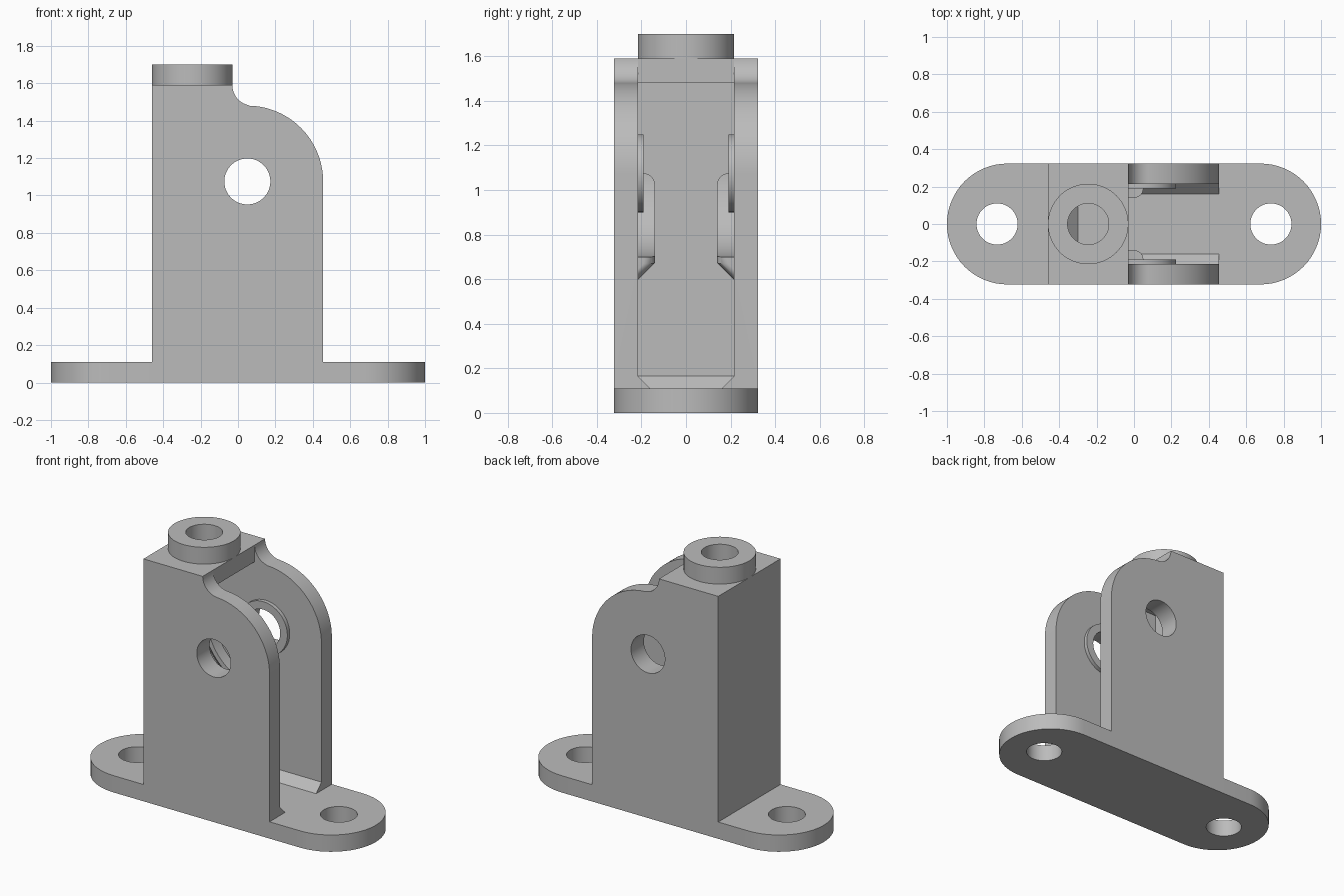
import bpy, bmesh
from math import pi, sin, cos, sqrt
from mathutils import Vector

if "Cube" in bpy.data.objects:
    bpy.data.objects.remove(bpy.data.objects["Cube"], do_unlink=True)

grey = bpy.data.materials.new("plain grey")
grey.use_nodes = True
colour = (0.5, 0.5, 0.5, 1)
grey.diffuse_color = colour
grey.node_tree.nodes["Principled BSDF"].inputs["Base Color"].default_value = colour

# Main sizes
HALF_Y, WALL_Y = 0.323, 0.215
BACK, LEFT, LIP, RIGHT = -0.46, -0.355, -0.03, 0.455
PLATE, ROOF, TOP = 0.11, 1.48, 1.59
PIN_X, PIN_Z = 0.05, 1.075
POST_X = -0.245


def finish(name, bm):
    bmesh.ops.recalc_face_normals(bm, faces=bm.faces)
    mesh = bpy.data.meshes.new(name)
    bm.to_mesh(mesh)
    bm.free()
    mesh.materials.append(grey)
    obj = bpy.data.objects.new(name, mesh)
    bpy.context.collection.objects.link(obj)
    return obj


def arc(cx, cy, r, start, end, n=24):
    steps = [start + (end - start) * i / n for i in range(n + 1)]
    return [(cx + r * cos(a), cy + r * sin(a)) for a in steps]


def prism(name, outline, low, high, axis="Z"):
    """Extrude a flat outline along z, or an x-z outline along y."""
    bm = bmesh.new()
    place = (lambda p, d: (p[0], p[1], d)) if axis == "Z" else (lambda p, d: (p[0], d, p[1]))
    face = bm.faces.new([bm.verts.new(place(p, low)) for p in outline])
    new = bmesh.ops.extrude_face_region(bm, geom=[face])["geom"]
    move = Vector(place((0, 0), high - low))
    bmesh.ops.translate(bm, vec=move, verts=[v for v in new if isinstance(v, bmesh.types.BMVert)])
    return finish(name, bm)


def cylinder(name, cx, cy, r, low, high, axis="Z"):
    return prism(name, arc(cx, cy, r, 0, 2 * pi, 64)[:-1], low, high, axis)


def combine(target, other, operation):
    mod = target.modifiers.new(operation.lower(), "BOOLEAN")
    mod.operation, mod.solver, mod.object = operation, "EXACT", other
    bpy.context.view_layer.objects.active = target
    bpy.ops.object.modifier_apply(modifier=mod.name)
    bpy.data.objects.remove(other, do_unlink=True)


# Base plate with round ends
end = 1 - HALF_Y
bracket = prism("bracket", arc(end, 0, HALF_Y, -pi / 2, pi / 2, 32)
                + arc(-end, 0, HALF_Y, pi / 2, 3 * pi / 2, 32), 0, PLATE)

# Upright housing with a rounded shoulder and a concave fillet
fillet = TOP - ROOF
side = [(BACK, 0), (RIGHT, 0)]
side += arc(PIN_X, PIN_Z, RIGHT - PIN_X, 0, pi / 2, 32)
side += arc(LIP + fillet, TOP, fillet, 3 * pi / 2, pi, 16) + [(BACK, TOP)]
combine(bracket, prism("housing", side, -HALF_Y, HALF_Y, "Y"), "UNION")

# Hollow inside, with a sloped edge around the floor
bm = bmesh.new()
bevel = 0.055
for z, inset in ((PLATE, bevel), (PLATE + bevel, 0), (ROOF, 0)):
    for x in (LEFT + inset, 0.6):
        for y in (inset - WALL_Y, WALL_Y - inset):
            bm.verts.new((x, y, z))
bmesh.ops.convex_hull(bm, input=bm.verts)
combine(bracket, finish("hollow", bm), "DIFFERENCE")
opening = [(LIP, PLATE + 0.5), (0.6, PLATE + 0.5), (0.6, 2), (LIP, 2)]
combine(bracket, prism("opening", opening, -WALL_Y, WALL_Y, "Y"), "DIFFERENCE")

# Top collar and pin bosses inside both cheeks
combine(bracket, cylinder("collar", POST_X, 0, 0.215, TOP - 0.05, 1.7), "UNION")
for s in (-1, 1):
    low, high = sorted((s * 0.19, s * (WALL_Y + 0.04)))
    combine(bracket, cylinder("pin_boss", PIN_X, PIN_Z, 0.175, low, high, "Y"), "UNION")

# Drilled holes
combine(bracket, cylinder("pin_hole", PIN_X, PIN_Z, 0.123, -1, 1, "Y"), "DIFFERENCE")
combine(bracket, cylinder("collar_hole", POST_X, 0, 0.11, 1.3, 2), "DIFFERENCE")
for s in (-1, 1):
    combine(bracket, cylinder("bolt_hole", s * 0.732, 0, 0.11, -1, 1), "DIFFERENCE")


# Quarter-ring ribs around the pin, with rounded ends and a sloped underside
def rib(name, s):
    bm = bmesh.new()
    inner, outer, height, soft = 0.375, 0.405, 0.075, 0.05
    length = inner * pi / 2
    ends = [soft * (1 - cos(pi / 2 * i / 8)) for i in range(9)]
    travel = ends + [soft + (length - 2 * soft) * i / 16 for i in range(1, 16)]
    travel += [length - e for e in reversed(ends)]
    rings = []
    for t in travel:
        near = max(0, soft - min(t, length - t))
        h = height - soft + sqrt(max(0, soft ** 2 - near ** 2))
        a = pi + t / inner
        section = ((inner, 0), (inner, h), (outer, h), (outer + h, 0))
        rings.append([bm.verts.new((PIN_X + r * cos(a), s * (WALL_Y - d), PIN_Z + r * sin(a)))
                      for r, d in section])
    for one, two in zip(rings, rings[1:]):
        for i in range(4):
            j = (i + 1) % 4
            bm.faces.new((one[i], one[j], two[j], two[i]))
    bm.faces.new(rings[0])
    bm.faces.new(rings[-1])
    # Trim whatever would run into the rear wall
    cut = bmesh.ops.bisect_plane(bm, geom=bm.verts[:] + bm.edges[:] + bm.faces[:],
                                 plane_co=(LEFT - 0.02, 0, 0), plane_no=(-1, 0, 0), clear_outer=True)
    bmesh.ops.holes_fill(bm, edges=[e for e in cut["geom_cut"] if isinstance(e, bmesh.types.BMEdge)])
    return finish(name, bm)


parts = [bracket, rib("front_rib", -1), rib("rear_rib", 1)]

# Smooth the round surfaces, keep the edges crisp
for obj in parts:
    bpy.ops.object.select_all(action="DESELECT")
    obj.select_set(True)
    bpy.context.view_layer.objects.active = obj
    bpy.ops.object.shade_smooth_by_angle(angle=pi / 6)
